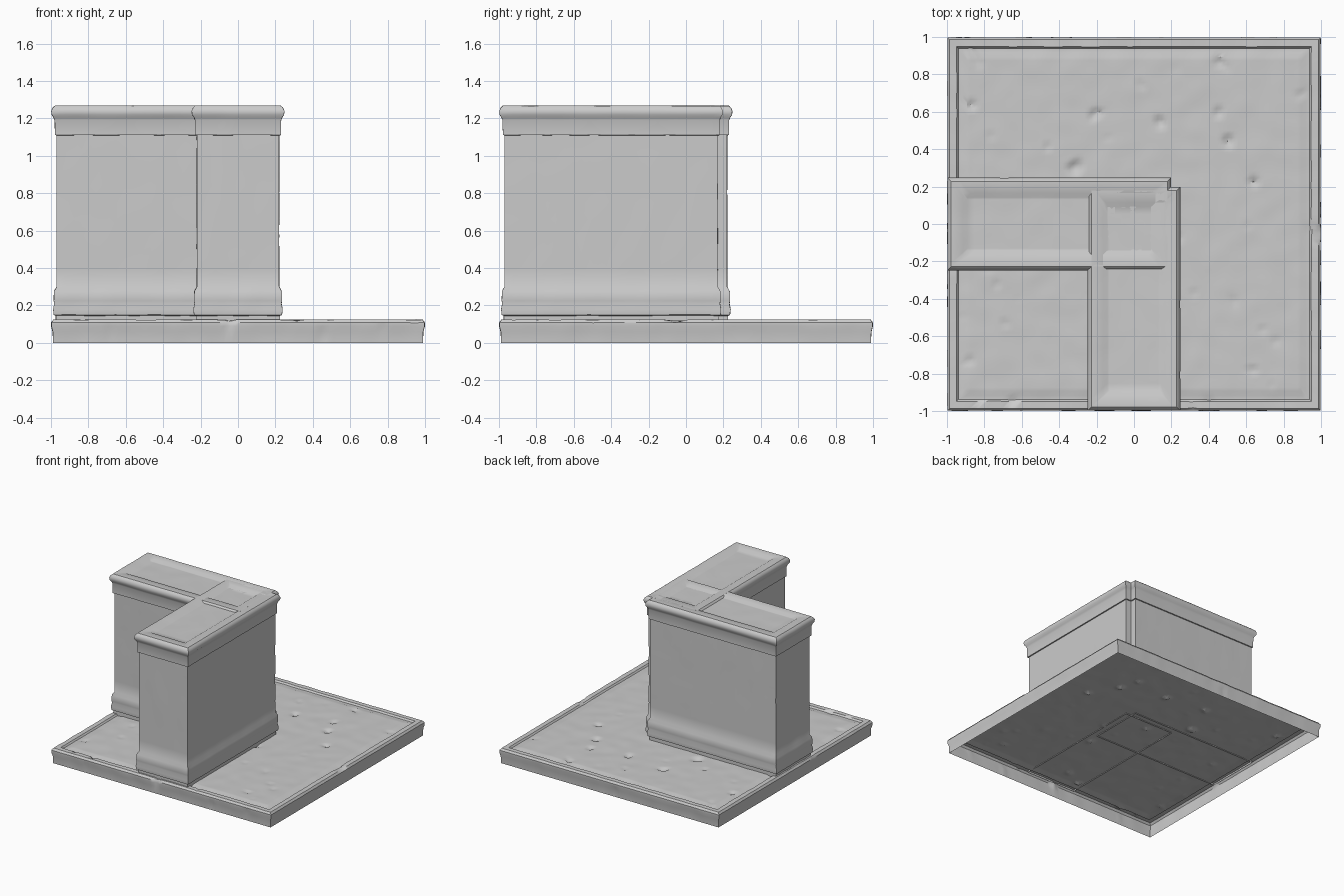
import bpy, bmesh
from mathutils import Vector, noise

if "Cube" in bpy.data.objects:
    bpy.data.objects.remove(bpy.data.objects["Cube"])


def ring_block(name, centre, half, profile, cuts, wear):
    """Stack rectangular rings (outset, z) upward, close the top, then wear the surface."""
    bm = bmesh.new()
    rings = []
    for out, z in profile:
        hx, hy = half[0] + out, half[1] + out
        rings.append([bm.verts.new((centre[0] + sx * hx, centre[1] + sy * hy, z))
                      for sx, sy in ((-1, -1), (1, -1), (1, 1), (-1, 1))])
    for a, b in zip(rings, rings[1:]):
        for i in range(4):
            j = (i + 1) % 4
            bm.faces.new((a[i], a[j], b[j], b[i]))
    bm.faces.new(rings[-1])
    # split only the ring edges so mouldings stay crisp
    flat = [e for e in bm.edges if abs(e.verts[0].co.z - e.verts[1].co.z) < 1e-5
            and (abs(e.verts[0].co.x - e.verts[1].co.x) < 1e-5
                 or abs(e.verts[0].co.y - e.verts[1].co.y) < 1e-5)]
    bmesh.ops.subdivide_edges(bm, edges=flat, cuts=cuts, use_grid_fill=True)
    bm.normal_update()
    moves = [(v, v.normal * wear(v)) for v in bm.verts]
    for v, d in moves:
        v.co += d
    me = bpy.data.meshes.new(name)
    bm.to_mesh(me)
    bm.free()
    ob = bpy.data.objects.new(name, me)
    bpy.context.collection.objects.link(ob)
    bpy.context.view_layer.objects.active = ob
    ob.select_set(True)
    bpy.ops.object.shade_smooth_by_angle(angle=0.6)
    ob.select_set(False)
    return ob


def slab_wear(v):
    # gentle unevenness plus scattered pock marks
    if v.co.z < 0.01:
        return 0.0
    rough = 0.003 * noise.noise(v.co * 9)
    pock = noise.noise(v.co * 11 + Vector((4, 7, 2)))
    return rough - 0.06 * max(0.0, pock - 0.5)


def wall_wear(v):
    return 0.002 * noise.noise(v.co * 8)


# floor slab: open underneath, raised rim around a sunken top
slab_profile = [(-0.01, 0.0), (-0.008, 0.06), (0.0, 0.09), (0.0, 0.108),
                (-0.012, 0.124), (-0.05, 0.124), (-0.06, 0.111),
                (-0.08, 0.111), (-0.105, 0.118)]
ring_block("floor_slab", (0, 0), (0.998, 0.998), slab_profile, 90, slab_wear)

# wall section: plinth, shaft, cornice, rimmed top with a sunken panel
wall_profile = [(0.004, 0.11), (0.004, 0.145), (0.015, 0.15), (0.018, 0.18),
                (0.012, 0.21), (0.015, 0.225), (0.014, 0.275), (0.0, 0.3)]
wall_profile += [(0.0, 0.3 + 0.09 * i) for i in range(1, 9)]
wall_profile += [(0.0, 1.11), (0.009, 1.111), (0.01, 1.19), (0.016, 1.205),
                 (0.026, 1.22), (0.028, 1.24), (0.02, 1.258), (0.008, 1.268),
                 (-0.055, 1.268), (-0.078, 1.255)]
ring_block("left_wall", (-0.40, 0), (0.57, 0.22), wall_profile, 24, wall_wear)
ring_block("front_wall", (0, -0.40), (0.22, 0.57), wall_profile, 24, wall_wear)
